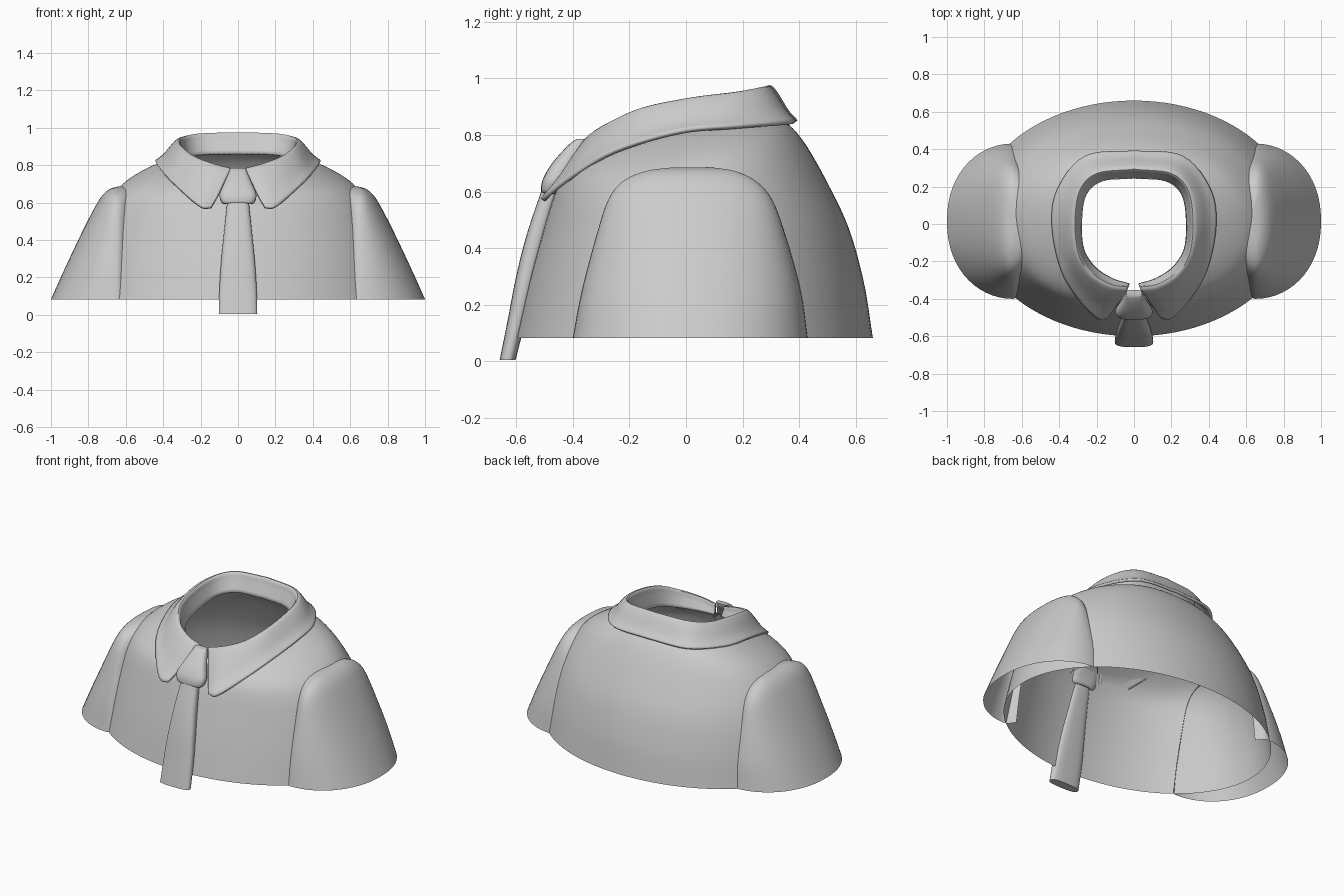
import bpy, bmesh
from math import sin, cos, pi, radians
from mathutils import Vector

if "Cube" in bpy.data.objects:
    bpy.data.objects.remove(bpy.data.objects["Cube"])


def resample(keys, n):
    """Smooth Catmull-Rom interpolation of equal-length number tuples."""
    out, last = [], len(keys) - 1
    for i in range(last):
        b, c = keys[i], keys[i + 1]
        a = keys[i - 1] if i else [2 * p - q for p, q in zip(b, c)]
        d = keys[i + 2] if i + 2 <= last else [2 * q - p for p, q in zip(b, c)]
        for k in range(n):
            t = k / n
            out.append([0.5 * (2 * q + (r - p) * t + (2 * p - 5 * q + 4 * r - s) * t * t
                               + (3 * q - p - 3 * r + s) * t ** 3)
                        for p, q, r, s in zip(a, b, c, d)])
    out.append(list(keys[-1]))
    return out


def loft(name, rings, closed=True, caps=False, angle=50):
    """Skin a list of point rings into one smooth object."""
    bm = bmesh.new()
    rows = [[bm.verts.new(p) for p in r] for r in rings]
    n = len(rows[0])
    for a, b in zip(rows, rows[1:]):
        for i in range(n if closed else n - 1):
            j = (i + 1) % n
            bm.faces.new((a[i], a[j], b[j], b[i]))
    if caps:
        bm.faces.new(rows[0])
        bm.faces.new(rows[-1])
    bmesh.ops.recalc_face_normals(bm, faces=bm.faces)
    me = bpy.data.meshes.new(name)
    bm.to_mesh(me)
    bm.free()
    ob = bpy.data.objects.new(name, me)
    bpy.context.collection.objects.link(ob)
    bpy.ops.object.select_all(action='DESELECT')
    bpy.context.view_layer.objects.active = ob
    ob.select_set(True)
    bpy.ops.object.shade_smooth_by_angle(angle=radians(angle))
    return ob


def spow(v, e):
    return abs(v) ** e * (1 if v >= 0 else -1)


# Shirt body: half width, front y, back y, front z, back z, shoulder lift, squareness
body_keys = [
    (.86, -.60, .66, .083, .083, 0, 1),
    (.82, -.555, .628, .28, .28, 0, 1),
    (.765, -.508, .575, .45, .47, 0, .98),
    (.695, -.475, .50, .56, .63, .01, .95),
    (.60, -.45, .42, .62, .77, .01, .9),
    (.45, -.42, .355, .67, .842, .025, .85),
    (.32, -.355, .285, .72, .865, .025, .8),
]
rings = []
for hx, yf, yb, zf, zb, lift, e in resample(body_keys, 6):
    ring = []
    for i in range(96):
        a = 2 * pi * i / 96
        s = spow(sin(a), e)
        ring.append((hx * spow(cos(a), e), (yf + yb) / 2 + (yb - yf) / 2 * s,
                     (zf + zb) / 2 + (zb - zf) / 2 * s + lift * (1 - s * s)))
    rings.append(ring)
loft("shirt_body", rings)

# Sleeves: z, outer x, front y, back y; inner edges tuck inside the body
sleeve_keys = [
    (.083, 1.0, -.40, .43),
    (.25, .925, -.368, .405),
    (.45, .83, -.315, .35),
    (.57, .768, -.275, .305),
    (.635, .728, -.225, .25),
    (.67, .69, -.15, .18),
    (.684, .65, -.06, .10),
    (.686, .625, .01, .03),
]
for side, label in ((1, "right"), (-1, "left")):
    rings = []
    for z, xo, yf, yb in resample(sleeve_keys, 5):
        ring = []
        cx = min(.65, xo - .01)
        for i in range(41):
            a = radians(-120 + 6 * i)
            c = cos(a)
            rx = xo - cx if c > 0 else .11
            ring.append((side * (cx + rx * c),
                         (yf + yb) / 2 + (yb - yf) / 2 * spow(sin(a), .92), z))
        rings.append(ring)
    loft("sleeve_" + label, rings, closed=False)

# Collar stations from front to back: inner bottom, fold ridge, outer edge
collar_keys = [
    (.025, -.325, .72, .035, -.345, .775, .145, -.50, .572),
    (.12, -.295, .73, .13, -.33, .80, .20, -.50, .578),
    (.215, -.23, .75, .235, -.265, .84, .295, -.40, .655),
    (.275, -.13, .78, .302, -.15, .89, .385, -.25, .742),
    (.285, .02, .81, .318, .02, .925, .435, -.02, .81),
    (.26, .16, .84, .292, .18, .945, .408, .18, .828),
    (.17, .235, .857, .20, .272, .962, .26, .36, .842),
    (0, .25, .86, 0, .295, .968, 0, .388, .847),
]
half = resample(collar_keys, 6)
stations = half + [[-v if i % 3 == 0 else v for i, v in enumerate(s)] for s in half[-2::-1]]
rings = []
for s in stations:
    A, B, C = Vector(s[:3]), Vector(s[3:6]), Vector(s[6:])
    up = Vector((0, 0, .006))
    sect = [A, A.lerp(B, .7), B, B.lerp(C, .25) + up, B.lerp(C, .65) - up, C]
    rings.append([tuple(p) for p in resample([tuple(v) for v in sect], 4)])
collar = loft("collar", rings, closed=False)
solid = collar.modifiers.new("thickness", 'SOLIDIFY')
solid.thickness = .016
solid.offset = 0


# Tie blade and knot: z, half width, centre y, half depth
def tie_part(name, keys):
    rings = [[(hx * spow(cos(2 * pi * i / 32), .6),
               y + hy * spow(sin(2 * pi * i / 32), .75), z) for i in range(32)]
             for z, hx, y, hy in resample(keys, 5)]
    loft(name, rings, caps=True)


tie_part("tie_blade", [
    (.005, .103, -.630, .028), (.15, .099, -.597, .032), (.3, .089, -.565, .035),
    (.45, .074, -.527, .035), (.62, .056, -.475, .03)])
tie_part("tie_knot", [
    (.592, .075, -.475, .028), (.605, .09, -.475, .037), (.645, .098, -.465, .04),
    (.70, .076, -.435, .038), (.76, .05, -.39, .03), (.785, .042, -.37, .018)])
